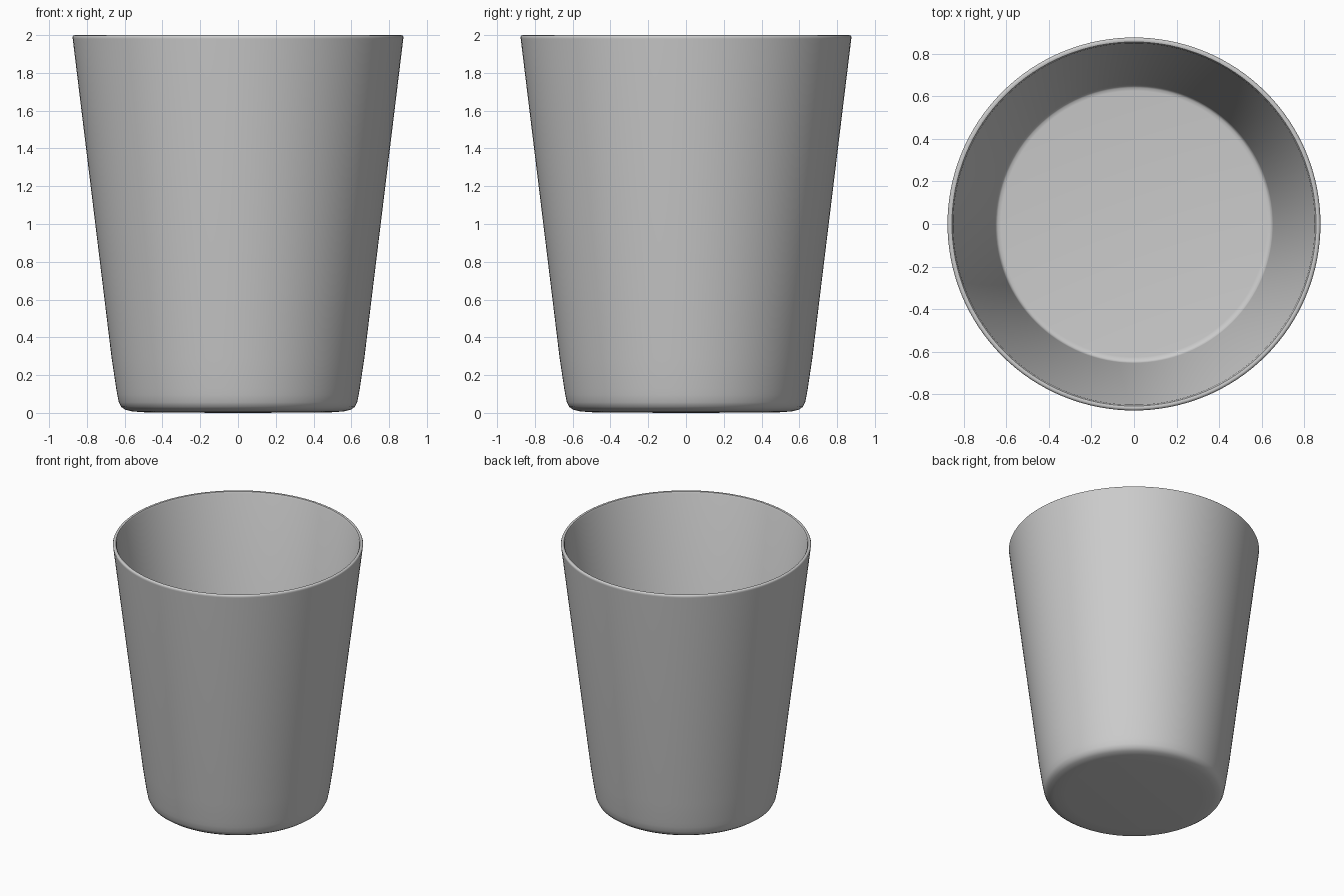
import bpy, bmesh, math
from mathutils import Matrix

if "Cube" in bpy.data.objects:
    bpy.data.objects.remove(bpy.data.objects["Cube"])

# Closed half-profile (radius, height): base, outer wall, rim, inner wall, inner floor
profile = [(0, 0), (0.48, 0.002), (0.56, 0.008), (0.597, 0.017), (0.619, 0.032),
           (0.631, 0.056), (0.639, 0.095), (0.645, 0.13), (0.669, 0.29),
           (0.875, 1.98), (0.876, 1.99), (0.872, 1.997), (0.864, 2.0),
           (0.855, 1.997), (0.849, 1.985), (0.653, 0.315), (0.649, 0.299),
           (0.64, 0.292), (0.625, 0.29), (0, 0.29)]

# Revolve the profile around the vertical axis
bm = bmesh.new()
verts = [bm.verts.new((r, 0, z)) for r, z in profile]
edges = [bm.edges.new(pair) for pair in zip(verts, verts[1:])]
bmesh.ops.spin(bm, geom=verts + edges, cent=(0, 0, 0), axis=(0, 0, 1),
               angle=math.tau, steps=128, use_duplicate=False)
bmesh.ops.remove_doubles(bm, verts=bm.verts[:], dist=0.0003)
bmesh.ops.recalc_face_normals(bm, faces=bm.faces[:])

mesh = bpy.data.meshes.new("tumbler")
bm.to_mesh(mesh)
bm.free()
tumbler = bpy.data.objects.new("tumbler", mesh)
bpy.context.collection.objects.link(tumbler)

# Smooth shading
bpy.context.view_layer.objects.active = tumbler
tumbler.select_set(True)
bpy.ops.object.shade_smooth_by_angle(angle=math.radians(40))
